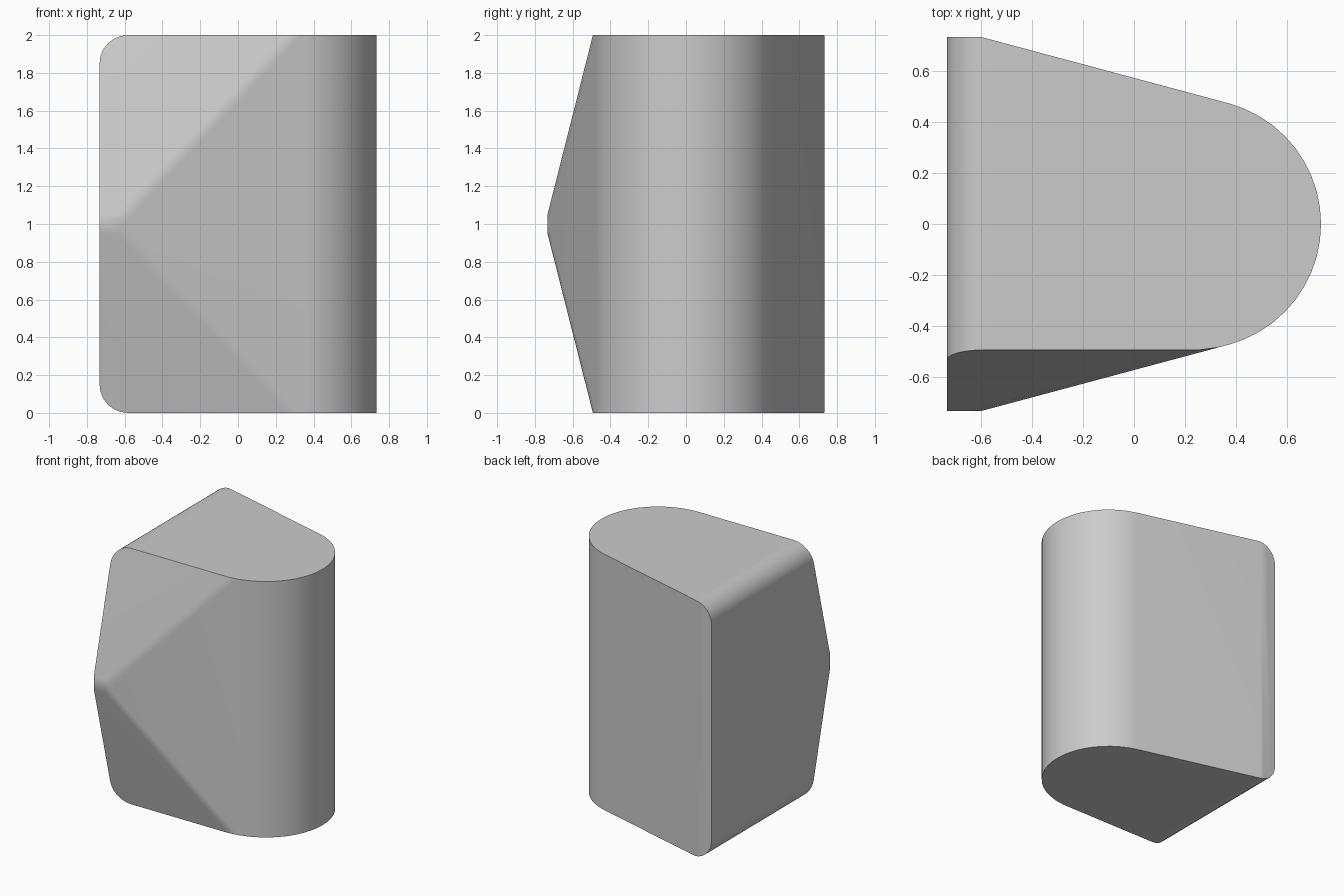
import bpy, bmesh, math
from mathutils import Vector

cube = bpy.data.objects.get("Cube")
if cube:
    bpy.data.objects.remove(cube, do_unlink=True)

HALF, HEIGHT = 0.733, 2.0
RADIUS, TURN, STEPS = 0.49, math.radians(75), 20
NOSE_X = HALF - RADIUS

grey = bpy.data.materials.new("plain grey")
grey.use_nodes = True
grey.diffuse_color = (0.6, 0.6, 0.6, 1)
grey.node_tree.nodes["Principled BSDF"].inputs["Base Color"].default_value = (0.6, 0.6, 0.6, 1)

# Wedge outline with a round nose and sides tangent to it
side_normal = Vector((math.cos(TURN), -math.sin(TURN), 0))
side_dist = NOSE_X * side_normal.x + RADIUS
back_y = (side_dist + HALF * side_normal.x) / math.sin(TURN)
outline = [(-HALF, -back_y)]
for i in range(STEPS + 1):
    a = -TURN + 2 * TURN * i / STEPS
    outline.append((NOSE_X + RADIUS * math.cos(a), RADIUS * math.sin(a)))
outline.append((-HALF, back_y))

bm = bmesh.new()
base = bm.faces.new([bm.verts.new((x, y, 0)) for x, y in outline])
ext = bmesh.ops.extrude_face_region(bm, geom=[base])
bmesh.ops.translate(bm, vec=(0, 0, HEIGHT),
                    verts=[v for v in ext["geom"] if isinstance(v, bmesh.types.BMVert)])
bmesh.ops.recalc_face_normals(bm, faces=bm.faces)

# Rounded top and bottom edges of the flat end
ends = [e for e in bm.edges
        if all(v.co.x < -HALF + 0.001 for v in e.verts)
        and abs(e.verts[0].co.z - e.verts[1].co.z) < 0.001]
bmesh.ops.bevel(bm, geom=ends, offset=0.15, segments=6, profile=0.5, affect='EDGES')


def slice_off(normal, dist):
    """Remove everything beyond a plane and close the cut."""
    n = normal.normalized()
    cut = bmesh.ops.bisect_plane(bm, geom=bm.verts[:] + bm.edges[:] + bm.faces[:],
                                 dist=1e-5, plane_co=n * dist, plane_no=n, clear_outer=True)
    rim = [e for e in cut["geom_cut"] if isinstance(e, bmesh.types.BMEdge) and e.is_boundary]
    if rim:
        bmesh.ops.edgeloop_fill(bm, edges=rim)


# Flattened corners at front and back
for sign in (-1, 1):
    slice_off(Vector((0, sign, 0)), HALF)

# Slanted front facets, each blended softly into the side
for sign, z in ((1, HEIGHT), (-1, 0)):
    normal = Vector((0, -1, 0.253 * sign)).normalized()
    dist = normal.dot(Vector((0, -0.493, z)))
    slice_off(normal, dist)
    blend = normal + side_normal
    slice_off(blend, (dist + side_dist) / blend.length - 0.005)

bmesh.ops.recalc_face_normals(bm, faces=bm.faces)
mesh = bpy.data.meshes.new("wedge_block")
bm.to_mesh(mesh)
bm.free()
mesh.materials.append(grey)
mesh.shade_smooth()
mesh.set_sharp_from_angle(angle=math.radians(28))

block = bpy.data.objects.new("wedge_block", mesh)
bpy.context.collection.objects.link(block)
weighted = block.modifiers.new("even shading", 'WEIGHTED_NORMAL')
weighted.keep_sharp = True
